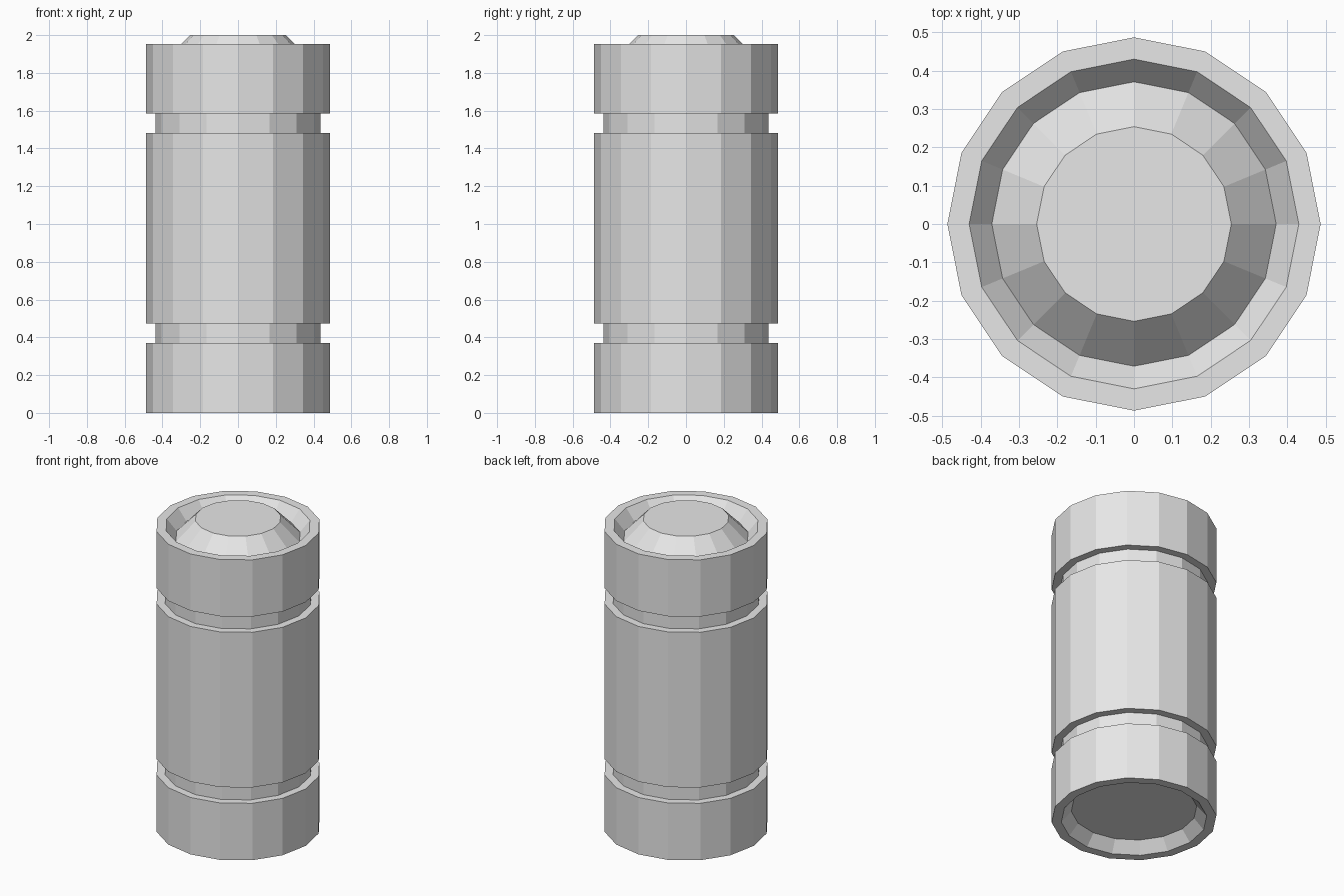
import bpy, bmesh, math

if "Cube" in bpy.data.objects:
    bpy.data.objects.remove(bpy.data.objects["Cube"])

SIDES = 16

metal = bpy.data.materials.new("light_grey")
metal.diffuse_color = (0.8, 0.8, 0.8, 1.0)
metal.use_nodes = True
metal.node_tree.nodes["Principled BSDF"].inputs["Base Color"].default_value = metal.diffuse_color


def lathe(name, profile, material):
    """Revolve (radius, z) points, bottom to top, and cap both ends."""
    bm = bmesh.new()
    rings = []
    for r, z in profile:
        rings.append([bm.verts.new((r * math.cos(2 * math.pi * i / SIDES),
                                    r * math.sin(2 * math.pi * i / SIDES), z))
                      for i in range(SIDES)])
    for low, high in zip(rings, rings[1:]):
        for i in range(SIDES):
            j = (i + 1) % SIDES
            bm.faces.new((low[i], low[j], high[j], high[i]))
    bm.faces.new(rings[0][::-1])
    bm.faces.new(rings[-1])
    bmesh.ops.recalc_face_normals(bm, faces=bm.faces)
    mesh = bpy.data.meshes.new(name)
    bm.to_mesh(mesh)
    bm.free()
    mesh.materials.append(material)
    obj = bpy.data.objects.new(name, mesh)
    bpy.context.collection.objects.link(obj)
    return obj


OUTER, GROOVE, LIP, RECESS, BUTTON = 0.487, 0.438, 0.43, 0.371, 0.254

profile = [
    # recessed base and bottom rim
    (RECESS, 0.07), (LIP, 0.0), (OUTER, 0.0),
    # lower groove
    (OUTER, 0.37), (GROOVE, 0.37), (GROOVE, 0.473), (OUTER, 0.473),
    # upper groove
    (OUTER, 1.482), (GROOVE, 1.482), (GROOVE, 1.584), (OUTER, 1.584),
    # top rim, sunken channel and raised button
    (OUTER, 1.953), (LIP, 1.953), (RECESS, 1.88), (BUTTON, 2.0),
]
lathe("canister_body", profile, metal)
